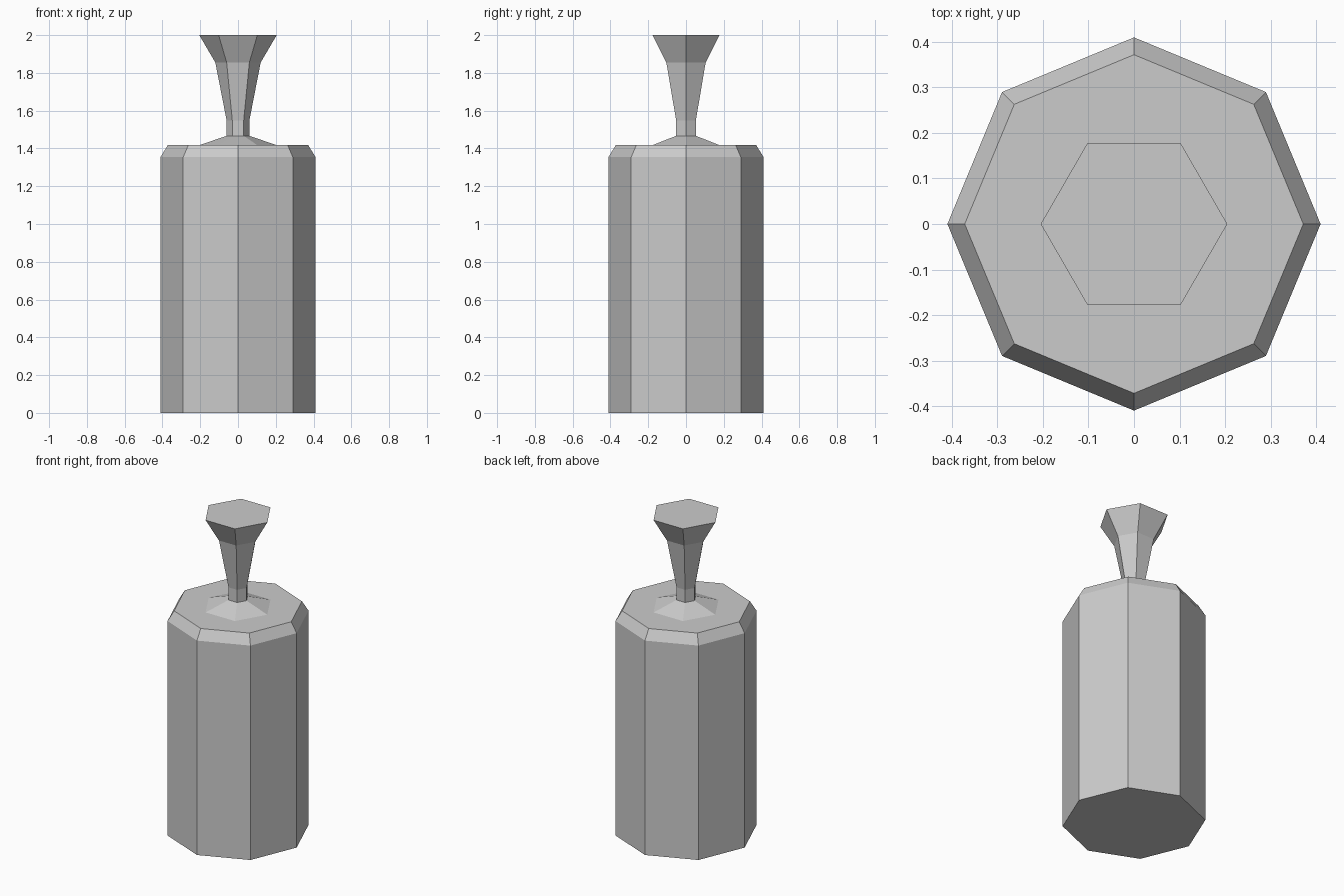
import bpy
import bmesh
from math import cos, sin, tau

cube = bpy.data.objects.get("Cube")
if cube:
    bpy.data.objects.remove(cube, do_unlink=True)

grey = bpy.data.materials.new("light_grey")
grey.use_nodes = True
colour = (0.6, 0.6, 0.6, 1)
grey.diffuse_color = colour
grey.node_tree.nodes["Principled BSDF"].inputs["Base Color"].default_value = colour


def lathe(name, sides, profile, cap_bottom):
    """Flat-faced turned part from (radius, height) pairs, listed bottom to top."""
    bm = bmesh.new()
    rings = [[bm.verts.new((r * cos(tau * i / sides), r * sin(tau * i / sides), z))
              for i in range(sides)] for r, z in profile]
    for low, high in zip(rings, rings[1:]):
        for i in range(sides):
            j = (i + 1) % sides
            bm.faces.new((low[i], low[j], high[j], high[i]))
    bm.faces.new(rings[-1])
    if cap_bottom:
        bm.faces.new(rings[0][::-1])
    mesh = bpy.data.meshes.new(name)
    bm.to_mesh(mesh)
    bm.free()
    mesh.materials.append(grey)
    obj = bpy.data.objects.new(name, mesh)
    bpy.context.collection.objects.link(obj)
    return obj


# Eight-sided body with a chamfered shoulder
lathe("bottle_body", 8, [(0.41, 0), (0.41, 1.355), (0.372, 1.417)], True)

# Six-sided collar, thin neck and flared top, resting on the body
lathe("flared_stopper", 6, [(0.205, 1.417), (0.06, 1.467), (0.06, 1.547),
                            (0.12, 1.855), (0.205, 2.0)], False)
